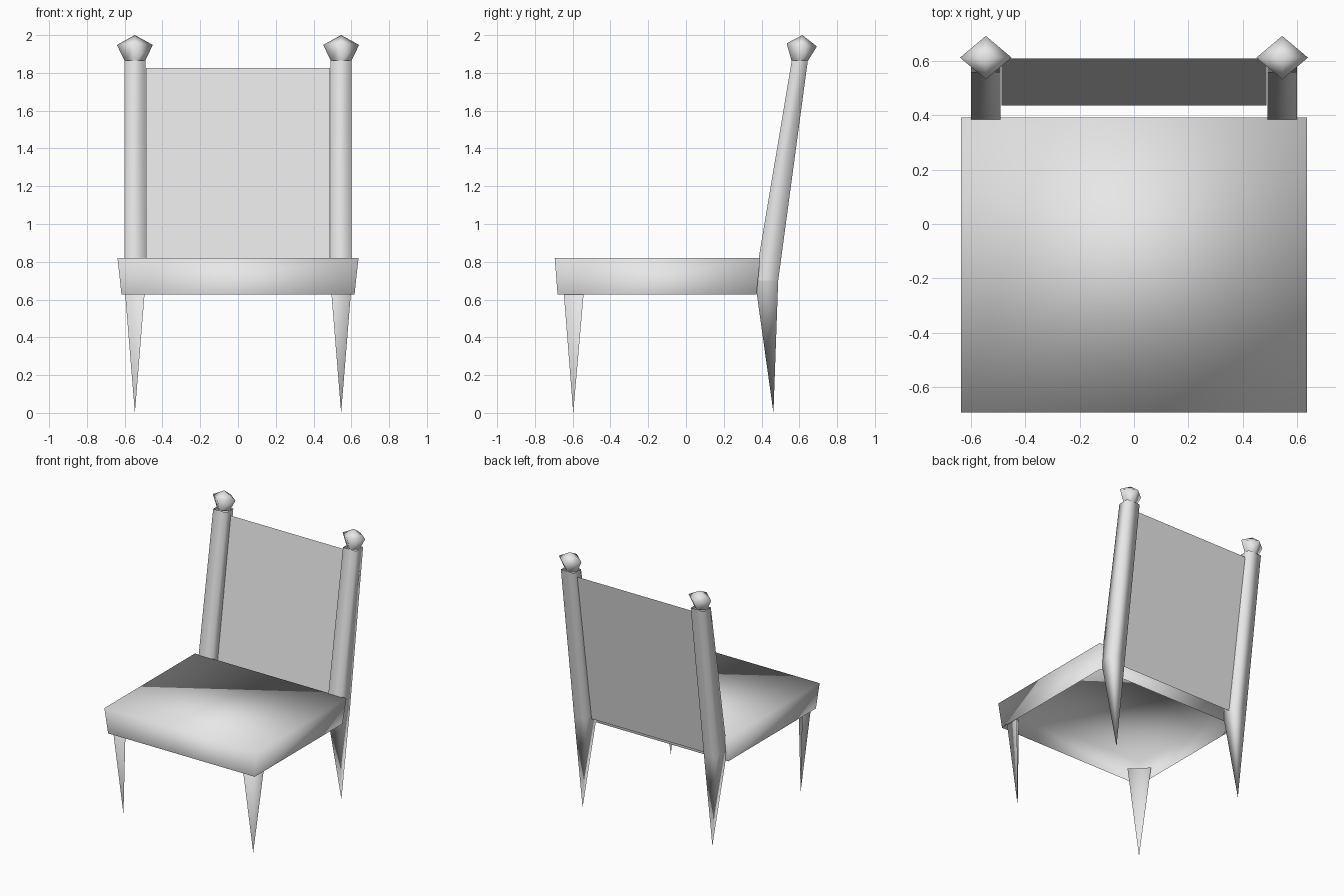
import bpy, bmesh
from math import cos, sin, pi

cube = bpy.data.objects.get("Cube")
if cube:
    bpy.data.objects.remove(cube, do_unlink=True)

grey = bpy.data.materials.new("plain_grey")
grey.use_nodes = True
GREY = (0.8, 0.8, 0.8, 1)
grey.diffuse_color = GREY
grey.node_tree.nodes["Principled BSDF"].inputs["Base Color"].default_value = GREY


def finish(name, bm, smooth=True):
    """Turn a bmesh into a named object."""
    for f in bm.faces:
        f.smooth = smooth
    mesh = bpy.data.meshes.new(name)
    bm.to_mesh(mesh)
    bm.free()
    mesh.materials.append(grey)
    obj = bpy.data.objects.new(name, mesh)
    bpy.context.collection.objects.link(obj)
    return obj


def box_ring(x, hx, y0, y1, z):
    """Level rectangle around x, from y0 to y1."""
    return [(x - hx, y0, z), (x + hx, y0, z), (x + hx, y1, z), (x - hx, y1, z)]


def diamond_ring(x, y, z, rx, ry, tilt=0):
    """Square turned by 45 degrees, dropping by tilt towards the back."""
    return [(x + rx * cos(a), y + ry * sin(a), z - tilt * sin(a))
            for a in (i * pi / 2 for i in range(4))]


def loft(name, rings, top=False):
    """Bridge four-point rings upward; a one-point ring makes a tip."""
    bm = bmesh.new()
    loops = [[bm.verts.new(p) for p in ring] for ring in rings]
    for a, b in zip(loops, loops[1:]):
        for i in range(4):
            j = (i + 1) % 4
            corners = [a[i % len(a)], a[j % len(a)], b[j % len(b)], b[i % len(b)]]
            bm.faces.new(list(dict.fromkeys(corners)))
    if top:
        bm.faces.new(loops[-1])
    return finish(name, bm)


# Seat: a block flaring slightly upward, open underneath
loft("seat", [box_ring(0, 0.617, -0.68, 0.373, 0.628),
              box_ring(0, 0.638, -0.695, 0.393, 0.82)], top=True)

for side, s in (("left", 1), ("right", -1)):
    x = 0.546 * s
    # Front leg: outer and front faces meeting in a point, with a small top
    bm = bmesh.new()
    tip, corner, inner, back = [bm.verts.new(p) for p in (
        (x, -0.597, 0), (x + 0.057 * s, -0.652, 0.7),
        (x - 0.057 * s, -0.652, 0.7), (x + 0.057 * s, -0.536, 0.7))]
    for face in ((tip, corner, inner), (tip, back, corner), (corner, back, inner)):
        bm.faces.new(face if s > 0 else face[::-1])
    finish(side + "_front_leg", bm)

    # Back leg and the open leaning post above it
    joint = box_ring(x, 0.055, 0.365, 0.488, 0.7)
    loft(side + "_back_leg", [[(x, 0.463, 0)], joint])
    loft(side + "_back_post", [joint, box_ring(x, 0.055, 0.56, 0.645, 1.866)])

    # Faceted finial
    loft(side + "_finial", [diamond_ring(x, 0.602, 1.863, 0.054, 0.043),
                            diamond_ring(x, 0.613, 1.948, 0.095, 0.08, 0.008),
                            [(x, 0.616, 2)]])

# Backrest: thin leaning sheet between the posts
bm = bmesh.new()
bm.faces.new([bm.verts.new(p) for p in ((-0.488, 0.437, 0.68), (0.488, 0.437, 0.68),
                                        (0.488, 0.61, 1.826), (-0.488, 0.61, 1.826))])
finish("backrest", bm, smooth=False)
